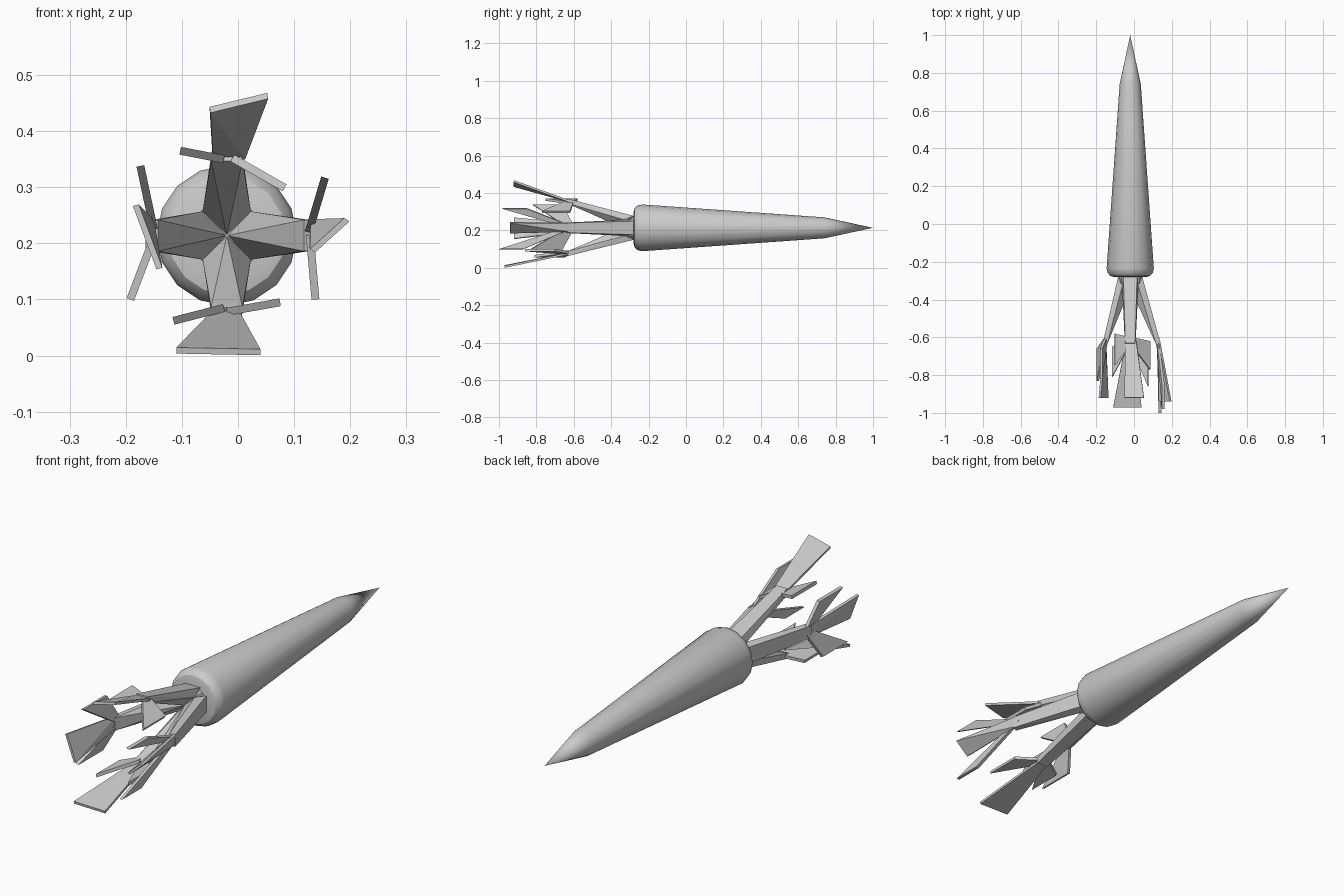
import bpy, bmesh, math
from mathutils import Vector

if "Cube" in bpy.data.objects:
    bpy.data.objects.remove(bpy.data.objects["Cube"])

CX, CZ = -0.02, 0.214  # long axis of the root


def make_object(name, bm):
    bmesh.ops.recalc_face_normals(bm, faces=bm.faces[:])
    me = bpy.data.meshes.new(name)
    bm.to_mesh(me)
    bm.free()
    ob = bpy.data.objects.new(name, me)
    bpy.context.collection.objects.link(ob)
    return ob


def lathe(name, profile, sides):
    """Revolve (y, radius) rings around the long axis."""
    bm = bmesh.new()
    rings = []
    for y, r in profile:
        n = 1 if r == 0 else sides
        rings.append([bm.verts.new((CX + r * math.cos(2 * math.pi * i / sides), y,
                                    CZ + r * math.sin(2 * math.pi * i / sides))) for i in range(n)])
    for a, b in zip(rings, rings[1:]):
        for i in range(sides):
            j = (i + 1) % sides
            if len(b) == 1:
                bm.faces.new((a[i], a[j], b[0]))
            else:
                bm.faces.new((a[i], a[j], b[j], b[i]))
    bm.faces.new(rings[0])
    return make_object(name, bm)


def hull(name, points):
    bm = bmesh.new()
    for p in points:
        bm.verts.new(p)
    res = bmesh.ops.convex_hull(bm, input=bm.verts[:])
    junk = [v for v in bm.verts if not v.link_faces]
    bmesh.ops.delete(bm, geom=junk, context='VERTS')
    return make_object(name, bm)


def blade(name, root_a, root_b, tip_b, tip_a, thick=0.011):
    """Flat fan-shaped leaf, narrow at the root and wide at the tip."""
    pts = [Vector(p) for p in (root_a, root_b, tip_b, tip_a)]
    n = (pts[2] - pts[0]).cross(pts[3] - pts[1]).normalized() * thick / 2
    return hull(name, [p + n for p in pts] + [p - n for p in pts])


# Tapered root body
body = lathe("root_body", [(-0.28, 0.085), (-0.275, 0.105), (-0.26, 0.119), (-0.235, 0.125),
                           (0.74, 0.056), (1.0, 0)], 16)
bpy.context.view_layer.objects.active = body
body.select_set(True)
bpy.ops.object.shade_smooth_by_angle(angle=math.radians(30))

# Short collar where the stems join
lathe("stem_collar", [(-0.275, 0.064), (-0.33, 0.064), (-0.345, 0)], 8)

# Four stems splaying out: (name, angle, outer end radius)
for name, ang, end in (("right", 0, 0.16), ("top", 90, 0.155),
                       ("left", 180, 0.145), ("bottom", 270, 0.15)):
    a = math.radians(ang)

    def place(r, s, y):
        return (CX + r * math.cos(a) - s * math.sin(a), y,
                CZ + r * math.sin(a) + s * math.cos(a))
    pts = [place(0, 0, -0.34)]
    for s in (-1, 1):
        pts += [place(0.043, s * 0.043, -0.33), place(0.064, s * 0.036, -0.28),
                place(end, s * 0.026, -0.63), place(end - 0.022, s * 0.028, -0.64)]
    hull(name + "_stem", pts)

# Middle leaf on each stem
blade("top_leaf", (-0.045, -0.62, 0.355), (0.012, -0.62, 0.355), (0.053, -0.92, 0.463), (-0.05, -0.92, 0.438))
blade("bottom_leaf", (-0.043, -0.62, 0.078), (0.0, -0.62, 0.078), (0.04, -0.97, 0.006), (-0.11, -0.97, 0.009))
blade("right_leaf", (0.13, -0.62, 0.195), (0.134, -0.62, 0.24), (0.194, -0.94, 0.242), (0.133, -0.94, 0.187))
blade("left_leaf", (-0.152, -0.62, 0.192), (-0.155, -0.62, 0.24), (-0.182, -0.92, 0.268), (-0.14, -0.92, 0.155))

# Side leaves: stem point (x, z), tip (x, z), tip start and end along y
side_leaves = (
    ("top_left", (-0.025, 0.35), (-0.103, 0.365), -0.58, -0.75),
    ("top_right", (-0.01, 0.352), (0.083, 0.299), -0.62, -0.77),
    ("bottom_left", (-0.025, 0.085), (-0.115, 0.062), -0.65, -0.81),
    ("bottom_right", (-0.02, 0.078), (0.075, 0.095), -0.70, -0.86),
    ("left_upper", (-0.15, 0.225), (-0.174, 0.338), -0.66, -0.82),
    ("left_lower", (-0.15, 0.21), (-0.192, 0.10), -0.66, -0.83),
    ("right_upper", (0.126, 0.22), (0.155, 0.317), -0.85, -0.98),
    ("right_lower", (0.128, 0.215), (0.138, 0.10), -0.87, -1.0),
)
for name, (rx, rz), (tx, tz), y0, y1 in side_leaves:
    blade(name + "_side_leaf", (rx, -0.60, rz), (rx, -0.645, rz), (tx, y1, tz), (tx, y0, tz), 0.014)
